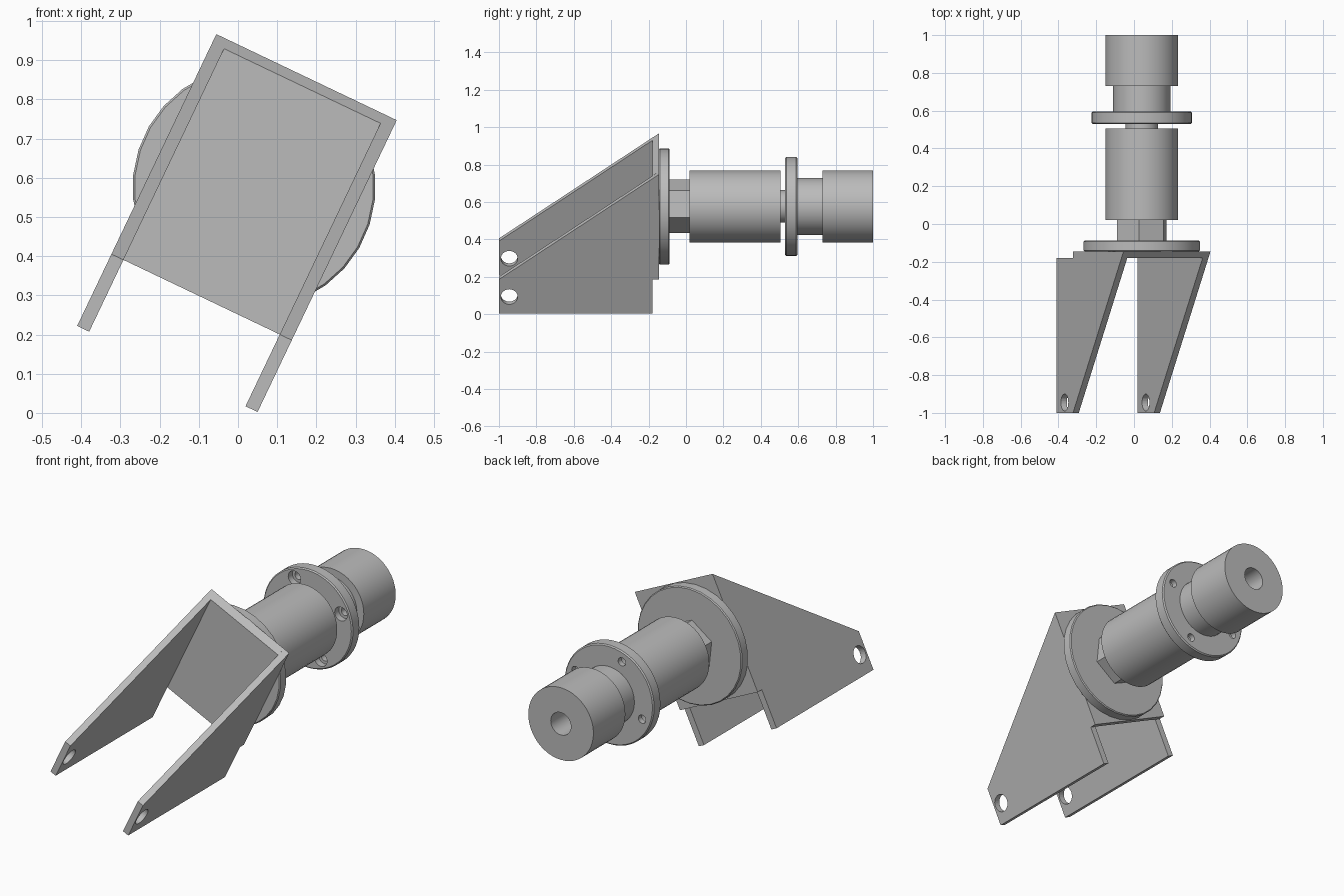
import bpy, bmesh
from math import radians, cos, sin
from mathutils import Matrix, Vector

cube = bpy.data.objects.get("Cube")
if cube:
    bpy.data.objects.remove(cube, do_unlink=True)

AXIS = Vector((0.041, 0, 0.576))       # shaft centre line, running along y
TILT = Matrix.Rotation(radians(25.5), 4, 'Y')

steel = bpy.data.materials.new("grey_steel")
steel.use_nodes = True
steel.diffuse_color = (0.5, 0.5, 0.5, 1)
steel.node_tree.nodes["Principled BSDF"].inputs["Base Color"].default_value = (0.5, 0.5, 0.5, 1)


def add(name, bm):
    bmesh.ops.recalc_face_normals(bm, faces=bm.faces)
    mesh = bpy.data.meshes.new(name)
    bm.to_mesh(mesh)
    bm.free()
    mesh.materials.append(steel)
    obj = bpy.data.objects.new(name, mesh)
    bpy.context.collection.objects.link(obj)
    return obj


def rod(name, y0, y1, radius, sides=48, turn=0.0, offset=(0, 0), chamfer=0.0):
    """Cylinder along y, with optional chamfered rims."""
    bm = bmesh.new()
    bmesh.ops.create_cone(bm, cap_ends=True, segments=sides, radius1=radius,
                          radius2=radius, depth=y1 - y0)
    bmesh.ops.rotate(bm, verts=bm.verts, matrix=Matrix.Rotation(radians(90), 3, 'X'))
    bmesh.ops.rotate(bm, verts=bm.verts, matrix=Matrix.Rotation(-radians(turn), 3, 'Y'))
    if chamfer:
        rims = [e for e in bm.edges if abs(e.verts[0].co.y - e.verts[1].co.y) < 1e-4]
        bmesh.ops.bevel(bm, geom=rims, offset=chamfer, segments=1, affect='EDGES')
    place = AXIS + Vector((offset[0], (y0 + y1) / 2, offset[1]))
    bmesh.ops.translate(bm, verts=bm.verts, vec=place)
    return add(name, bm)


def plate(name, outline, u0, u1):
    """Outline in (y, height), extruded across the tilted bracket."""
    bm = bmesh.new()
    face = bm.faces.new([bm.verts.new((u0, y, w)) for y, w in outline])
    out = bmesh.ops.extrude_face_region(bm, geom=[face])
    moved = [v for v in out["geom"] if isinstance(v, bmesh.types.BMVert)]
    bmesh.ops.translate(bm, verts=moved, vec=(u1 - u0, 0, 0))
    bm.transform(Matrix.Translation(AXIS) @ TILT)
    return add(name, bm)


def cut(obj, cutters):
    """Subtract the cutters, bake the result and remove them."""
    for c in cutters:
        c.hide_render = True
        mod = obj.modifiers.new("hole", 'BOOLEAN')
        mod.operation, mod.solver, mod.object = 'DIFFERENCE', 'EXACT', c
    graph = bpy.context.evaluated_depsgraph_get()
    baked = bpy.data.meshes.new_from_object(obj.evaluated_get(graph))
    obj.modifiers.clear()
    obj.data = baked
    for c in cutters:
        bpy.data.objects.remove(c, do_unlink=True)


# Tilted fork bracket: back plate and two arms with pin holes
HALF, THICK, TOP, FOOT = 0.255, 0.034, 0.311, -0.514
BACK, FRONT = -0.145, -0.18
inner = HALF - THICK
plate("bracket_back_plate",
      [(FRONT, TOP - 0.025), (BACK, TOP), (BACK, -TOP), (FRONT, -TOP)], -inner, inner)
arm_outline = [(-1, FOOT), (-1, -TOP), (BACK, TOP), (BACK, -TOP), (FRONT, -TOP), (FRONT, FOOT)]
for side, u0, u1 in (("right", -HALF, -inner), ("left", inner, HALF)):
    arm = plate(side + "_arm", arm_outline, u0, u1)
    bm = bmesh.new()
    bmesh.ops.create_cone(bm, cap_ends=True, segments=32, radius1=0.045, radius2=0.045, depth=0.2)
    bm.transform(Matrix.Translation(AXIS) @ TILT
                 @ Matrix.Translation(((u0 + u1) / 2, -0.945, -0.414))
                 @ Matrix.Rotation(radians(90), 4, 'Y'))
    cut(arm, [add("pin_cutter", bm)])

# Shaft parts from the bracket backwards
round_parts = [
    rod("mount_disc", BACK, -0.088, 0.31, sides=30, chamfer=0.005),
    rod("sleeve", 0.02, 0.505, 0.193),
    rod("front_neck", 0.505, 0.53, 0.087),
    rod("rear_neck", 0.595, 0.73, 0.152),
]
rod("hex_nut", -0.088, 0.02, 0.144, sides=6, turn=6)

# Flange with four counterbored bolt holes
flange = rod("bolt_flange", 0.53, 0.595, 0.265, chamfer=0.006)
cutters = []
for k in range(4):
    a = radians(21.5 + 90 * k)
    spot = (0.212 * cos(a), 0.212 * sin(a))
    cutters.append(rod("bolt_cutter", 0.5, 0.63, 0.022, sides=24, offset=spot))
    cutters.append(rod("counterbore_cutter", 0.5, 0.565, 0.037, sides=24, offset=spot))
cut(flange, cutters)

# End collar with a centre bore
collar = rod("end_collar", 0.73, 1.0, 0.193)
cut(collar, [rod("bore_cutter", 0.8, 1.1, 0.06, sides=32)])

# Smooth the round walls, keep the rims sharp
bpy.ops.object.select_all(action='DESELECT')
for obj in round_parts + [flange, collar]:
    obj.select_set(True)
    bpy.context.view_layer.objects.active = obj
bpy.ops.object.shade_smooth_by_angle(angle=radians(30))
